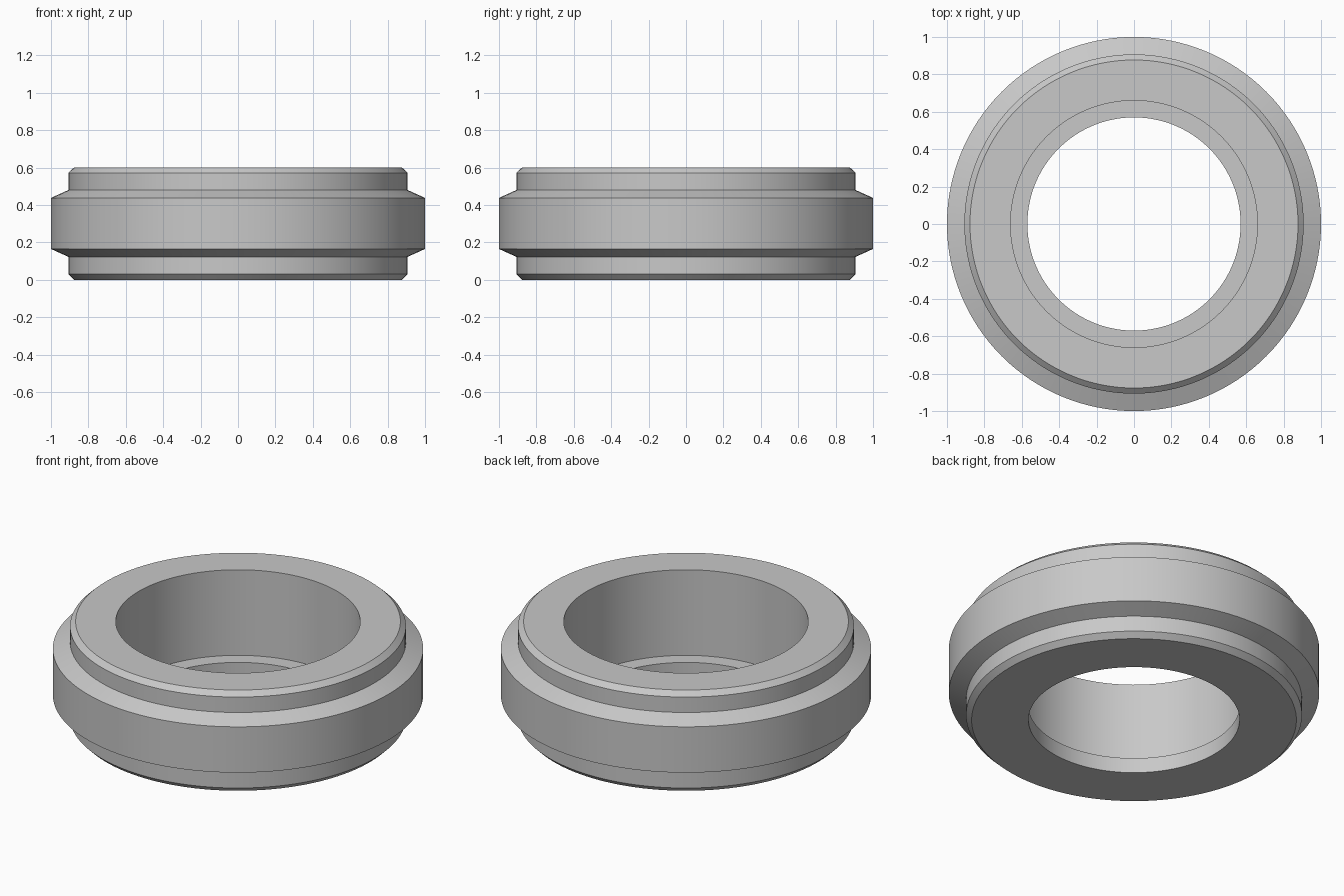
import bpy
import bmesh
import math
from mathutils import Matrix

cube = bpy.data.objects.get("Cube")
if cube:
    bpy.data.objects.remove(cube, do_unlink=True)

SEGMENTS = 128

# Closed cross-section (radius, height): outside going up, then down the stepped bore
PROFILE = [
    (0.57, 0), (0.877, 0), (0.907, 0.03), (0.907, 0.123),
    (1, 0.165), (1, 0.438), (0.907, 0.48), (0.907, 0.572),
    (0.877, 0.6), (0.66, 0.6), (0.66, 0.09), (0.57, 0.09),
]

# Plain grey metal
grey = bpy.data.materials.new("light_grey")
grey.use_nodes = True
colour = (0.58, 0.58, 0.58, 1)
grey.diffuse_color = colour
grey.node_tree.nodes["Principled BSDF"].inputs["Base Color"].default_value = colour


def lathe(name, profile, material):
    """Revolve a closed profile around the z axis."""
    bm = bmesh.new()
    rings = []
    for i in range(SEGMENTS):
        turn = Matrix.Rotation(math.tau * i / SEGMENTS, 3, "Z")
        rings.append([bm.verts.new(turn @ Matrix.Translation((r, 0, z)).translation)
                      for r, z in profile])
    count = len(profile)
    for i, ring in enumerate(rings):
        following = rings[(i + 1) % SEGMENTS]
        for j in range(count):
            k = (j + 1) % count
            bm.faces.new((ring[j], following[j], following[k], ring[k]))
    bmesh.ops.recalc_face_normals(bm, faces=bm.faces)
    mesh = bpy.data.meshes.new(name)
    bm.to_mesh(mesh)
    bm.free()
    mesh.materials.append(material)
    obj = bpy.data.objects.new(name, mesh)
    bpy.context.collection.objects.link(obj)
    return obj


# Flanged ring with chamfered rims and an inner ledge
ring = lathe("flanged_ring", PROFILE, grey)
bpy.ops.object.select_all(action="DESELECT")
ring.select_set(True)
bpy.context.view_layer.objects.active = ring
bpy.ops.object.shade_smooth_by_angle(angle=math.radians(20))
